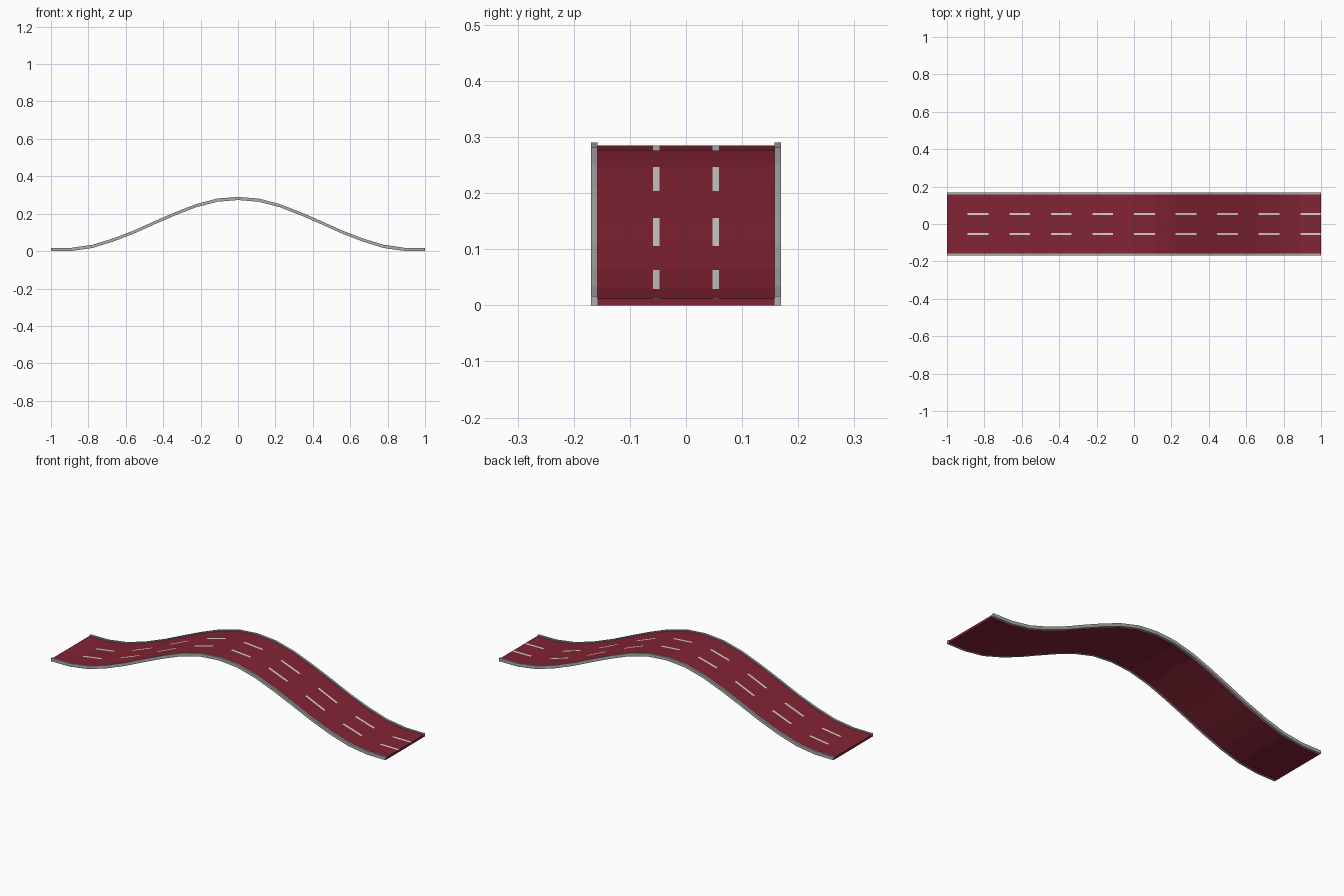
import bpy, bmesh

if "Cube" in bpy.data.objects:
    bpy.data.objects.remove(bpy.data.objects["Cube"])

# Heights of the road surface from the crest outwards (mirrored to the other side)
HALF = [0.285, 0.276, 0.247, 0.204, 0.156, 0.106, 0.063, 0.029, 0.013, 0.012]
N = len(HALF) - 1
PROFILE = [(i / N, HALF[abs(i)]) for i in range(-N, N + 1)]


def material(name, rgb):
    m = bpy.data.materials.new(name)
    m.diffuse_color = (*rgb, 1)
    m.use_nodes = True
    m.node_tree.nodes["Principled BSDF"].inputs["Base Color"].default_value = m.diffuse_color
    return m


RED = material("road_red", (0.225, 0.017, 0.034))
GREY = material("kerb_grey", (0.42, 0.42, 0.42))
WHITE = material("line_white", (0.65, 0.65, 0.64))


def strip(name, ys, up, down, mats, rule=None):
    """Sweep a flat slab, split at the given y values, along the hill profile."""
    bm = bmesh.new()
    rings = []
    for x, z in PROFILE:
        top = [bm.verts.new((x, y, z + up)) for y in ys]
        bot = [bm.verts.new((x, y, z - down)) for y in reversed(ys)]
        rings.append(top + bot)
    n = len(rings[0])
    for seg, (a, b) in enumerate(zip(rings, rings[1:])):
        for k in range(n):
            j = (k + 1) % n
            f = bm.faces.new((a[k], b[k], b[j], a[j]))
            if rule:
                f.material_index = rule(seg, k)
    bm.faces.new(rings[0])
    bm.faces.new(rings[-1][::-1])
    bmesh.ops.recalc_face_normals(bm, faces=bm.faces)
    me = bpy.data.meshes.new(name)
    bm.to_mesh(me)
    bm.free()
    for m in mats:
        me.materials.append(m)
    ob = bpy.data.objects.new(name, me)
    bpy.context.collection.objects.link(ob)
    return ob


# Road deck: dashes are the narrow top columns on every second segment
strip("road_deck", [-0.158, -0.059, -0.047, 0.047, 0.059, 0.158], 0, 0.012,
      [RED, WHITE], lambda seg, k: int(seg % 2 == 1 and k in (1, 3)))

# Raised kerbs along both edges
strip("kerb_front", [-0.169, -0.158], 0.005, 0.012, [GREY])
strip("kerb_back", [0.158, 0.169], 0.005, 0.012, [GREY])
